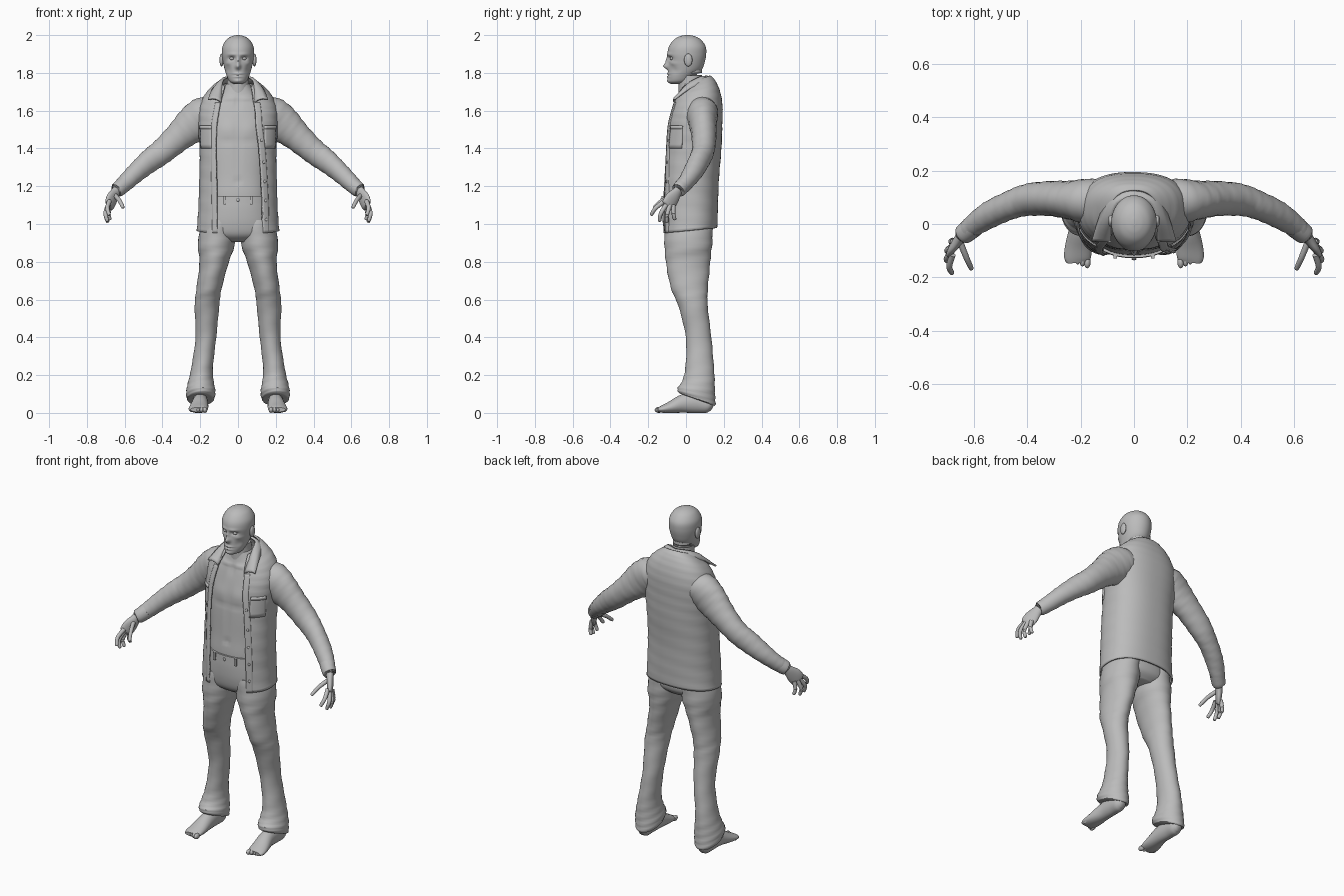
import bpy, bmesh, math
from mathutils import Vector

if "Cube" in bpy.data.objects:
    bpy.data.objects.remove(bpy.data.objects["Cube"])

grey = bpy.data.materials.new("plain grey")
grey.use_nodes = True
grey.diffuse_color = (0.5, 0.5, 0.5, 1)
grey.node_tree.nodes["Principled BSDF"].inputs["Base Color"].default_value = (0.5, 0.5, 0.5, 1)


def finish(ob, name, angle=50):
    ob.name = name
    ob.data.materials.append(grey)
    bpy.ops.object.select_all(action='DESELECT')
    ob.select_set(True)
    bpy.context.view_layer.objects.active = ob
    bpy.ops.object.shade_smooth_by_angle(angle=math.radians(angle))
    return ob


def dense(rows, k=5):
    """Smooth curve through rows of numbers."""
    out = []
    for i in range(len(rows) - 1):
        a, b, c, d = (rows[min(max(i + j, 0), len(rows) - 1)] for j in (-1, 0, 1, 2))
        for s in range(k):
            t = s / k
            out.append([q + 0.5 * t * (r - p + t * (2*p - 5*q + 4*r - u + t * (3*(q - r) + u - p)))
                        for p, q, r, u in zip(a, b, c, d)])
    return out + [list(rows[-1])]


def loft(name, rings, closed=True, thick=0, angle=50):
    """Skin a stack of rings; open strips can be given thickness."""
    bm = bmesh.new()
    vs = [[bm.verts.new(p) for p in ring] for ring in rings]
    n = len(rings[0])
    for a, b in zip(vs, vs[1:]):
        for i in range(n if closed else n - 1):
            j = (i + 1) % n
            bm.faces.new((a[i], a[j], b[j], b[i]))
    if closed:
        bm.faces.new(vs[0])
        bm.faces.new(vs[-1])
    bmesh.ops.recalc_face_normals(bm, faces=bm.faces)
    me = bpy.data.meshes.new(name)
    bm.to_mesh(me)
    bm.free()
    ob = bpy.data.objects.new(name, me)
    bpy.context.collection.objects.link(ob)
    if thick:
        mod = ob.modifiers.new("thickness", 'SOLIDIFY')
        mod.thickness = thick
        mod.offset = 0
    return finish(ob, name, angle)


def spow(v, p):
    return math.copysign(abs(v) ** p, v)


def level(z, y0, y1, rx, cx=0, tilt=0, a0=0, a1=None, n=40, p=1.0, grow=0.0, fold=0.0, i=0):
    """Flat oval ring, starting at the front; a0 to a1 limits it to an arc."""
    full = a1 is None
    a1 = math.tau if full else a1
    cy, ry, pts = (y0 + y1) / 2, (y1 - y0) / 2 + grow, []
    for k in range(n):
        a = a0 + (a1 - a0) * k / (n if full else n - 1)
        f = 1 + fold * math.sin(2 * a + i * 1.1) * math.sin(i * 0.7)
        x = cx + (rx + grow) * f * spow(math.sin(a), p)
        y = cy - ry * f * spow(math.cos(a), p)
        pts.append(Vector((x, y, z + tilt * (y - cy))))
    return pts


def tube(name, rows, side=1, n=20, k=4, fold=0.0, floor=False):
    """Tube along x, y, z with a horizontal and an upright radius per row."""
    rows = dense(rows, k)
    rings = []
    for i, (x, y, z, ra, rb) in enumerate(rows):
        lo, hi = rows[max(i - 1, 0)], rows[min(i + 1, len(rows) - 1)]
        t = (Vector(hi[:3]) - Vector(lo[:3])).normalized()
        b = t.cross(Vector((0, 0, 1))).normalized()
        v = b.cross(t)
        ring = []
        for j in range(n):
            a = math.tau * j / n
            f = 1 + fold * math.sin(2 * a + i * 1.3) * math.sin(i * 0.9)
            q = Vector((x, y, z)) + f * (b * ra * math.cos(a) + v * rb * math.sin(a))
            ring.append((side * q.x, q.y, max(q.z, 0) if floor else q.z))
        rings.append(ring)
    return loft(name, rings)


def ball(name, at, size):
    bpy.ops.mesh.primitive_uv_sphere_add(segments=16, ring_count=10, location=at)
    ob = bpy.context.object
    ob.scale = size
    return finish(ob, name)


def sculpt(rings, bumps):
    """Push the front half out or in with soft mirrored bumps."""
    for ring in rings:
        cy = sum(q.y for q in ring) / len(ring)
        for q in ring:
            if q.y < cy - 0.02:
                x, z = abs(q.x), q.z
                for bx, bz, sx, sz, d in bumps:
                    q.y -= d * math.exp(-((x - bx) / sx) ** 2 - ((z - bz) / sz) ** 2)
    return rings


# head with face
head = [(1.742, -.082, -.02, .022), (1.755, -.094, .02, .045), (1.785, -.095, .05, .06),
        (1.82, -.094, .085, .071), (1.86, -.093, .1, .08), (1.9, -.098, .107, .085),
        (1.94, -.09, .104, .082), (1.975, -.065, .08, .062), (1.993, -.035, .05, .035),
        (2.0, -.005, .02, .008)]
face = [(0, 1.835, .013, .015, .026), (0, 1.863, .009, .02, .014), (.033, 1.877, .017, .01, -.015),
        (.03, 1.898, .025, .008, .005), (0, 1.795, .024, .005, .007), (0, 1.78, .02, .006, .007),
        (0, 1.787, .025, .003, -.006), (0, 1.757, .02, .01, .006), (.052, 1.815, .014, .02, -.007),
        (.055, 1.85, .015, .01, .005)]
loft("head", sculpt([level(*r, n=80) for r in dense(head, 8)], face), angle=80)
tube("neck", [(0, .025, 1.86, .055, .06), (0, .022, 1.8, .057, .062), (0, .026, 1.74, .06, .066),
              (0, .04, 1.66, .08, .08)], n=28)

# bare chest and belly
chest = [(1.05, -.112, .12, .16), (1.15, -.116, .12, .16), (1.25, -.108, .13, .16),
         (1.4, -.1, .14, .17), (1.52, -.086, .15, .175), (1.62, -.062, .15, .16),
         (1.69, -.04, .13, .1), (1.74, -.03, .1, .062)]
muscle = [(0, 1.225, .012, .009, -.014), (0, 1.4, .01, .13, -.005), (.06, 1.5, .05, .04, .006),
          (.05, 1.44, .05, .01, -.004), (0, 1.64, .012, .03, -.008), (.05, 1.665, .04, .008, .007)]
loft("bare_torso", sculpt([level(*r, p=.85, n=72) for r in dense(chest, 7)], muscle), angle=80)

# open shirt: z, front, back, half width, left edge, right edge, tilt
shirt = dense([(.965, -.125, .16, .215, .13, .108, .1), (1.1, -.13, .165, .203, .127, .11, 0),
               (1.25, -.125, .17, .2, .12, .113, 0), (1.4, -.115, .182, .2, .11, .115, 0),
               (1.52, -.1, .188, .205, .095, .112, 0), (1.61, -.08, .188, .203, .09, .1, .1),
               (1.68, -.06, .175, .172, .08, .088, .2), (1.725, -.045, .15, .125, .075, .078, .35),
               (1.75, -.035, .125, .085, .07, .07, .4)], 6)
P = .85


def at_x(row, x):
    """Angle on a shirt ring at which the given x lies."""
    return math.copysign(math.asin(min(abs(x) / row[3], .96) ** (1 / P)), x)


def shirt_strip(name, low, high, xa, xb, grow, thick, n):
    rings = []
    for i, r in enumerate(shirt):
        if low <= r[0] <= high:
            a, b = xa(r), xb(r)
            rings.append(level(*r[:4], tilt=r[6], a0=a, a1=b, n=n, p=P, grow=grow,
                               fold=.012 if n > 20 else 0, i=i))
    return loft(name, rings, False, thick)


shirt_strip("shirt", 0, 2, lambda r: at_x(r, r[4]), lambda r: math.tau + at_x(r, -r[5]), 0, .01, 64)
shirt_strip("button_placket", 0, 1.66, lambda r: at_x(r, r[4]), lambda r: at_x(r, r[4] + .03), .004, .008, 5)
shirt_strip("buttonhole_placket", 0, 1.66, lambda r: at_x(r, -r[5] - .025), lambda r: at_x(r, -r[5]),
            .003, .008, 5)
for s, side in ((1, "left"), (-1, "right")):
    for part, lo, hi, g in (("pocket", 1.39, 1.53, .004), ("pocket_flap", 1.49, 1.53, .008)):
        shirt_strip(f"{side}_{part}", lo, hi, lambda r: at_x(r, s * .135), lambda r: at_x(r, s * .194),
                    g, .008, 8)
for z in (1.03, 1.13, 1.23, 1.33, 1.44):
    r = min(shirt, key=lambda q: abs(q[0] - z))
    q = level(*r[:4], a0=at_x(r, r[4] + .015), a1=3, n=2, p=P, grow=.008)[0]
    ball("shirt_button", q, (.008, .005, .008))

# folded collar, drawn as half and mirrored
fold_line = [(0, .1, 1.775), (.06, .075, 1.772), (.083, .01, 1.735), (.088, -.065, 1.64)]
outer_line = [(0, .136, 1.748), (.09, .105, 1.735), (.13, .02, 1.712), (.158, -.062, 1.655)]
strips = []
for t in (0, .3, .65, 1):
    half = dense([[a + (b - a) * t for a, b in zip(u, v)] for u, v in zip(fold_line, outer_line)])
    lift = .012 * math.sin(math.pi * t)
    full = [(-x, y, z) for x, y, z in half[:0:-1]] + half
    strips.append([(x, y, z + lift + .004) for x, y, z in full])
loft("collar", strips, False, .01)

# trousers: hips, waistband and legs
hips = dense([(1.145, -.122, .13, .172), (1.08, -.126, .135, .18), (1.0, -.122, .142, .192),
              (.94, -.105, .135, .185), (.905, -.06, .1, .1)])
loft("trouser_hips", [level(*r, p=.9) for r in hips])
loft("waistband", [level(z, -.122, .13, .172, p=.9, grow=g)
                   for z, g in ((1.147, -.004), (1.147, .004), (1.108, .006), (1.108, -.002))], angle=30)
ball("waist_button", (0, -.131, 1.127), (.009, .005, .009))
for x in (-.07, .07):
    bpy.ops.mesh.primitive_cube_add(size=1, location=(x, -.123, 1.125))
    bpy.context.object.scale = (.012, .012, .045)
    finish(bpy.context.object, "belt_loop")

leg = dense([(1.02, -.11, .138, .09, .1, 0), (.9, -.115, .14, .098, .114, 0),
             (.8, -.108, .13, .077, .126, 0), (.66, -.078, .114, .068, .153, 0),
             (.57, -.042, .115, .065, .164, 0), (.4, -.002, .135, .054, .17, 0),
             (.24, -.002, .147, .058, .19, 0), (.16, -.02, .152, .069, .196, -.1),
             (.11, -.045, .156, .076, .197, -.25), (.075, -.04, .155, .072, .198, -.35),
             (.07, -.02, .14, .055, .198, -.35)], 5)

for s, side in ((1, "left"), (-1, "right")):
    loft(f"{side}_trouser_leg", [level(*r[:4], cx=s * r[4], tilt=r[5], fold=.035, i=i)
                                 for i, r in enumerate(leg)])
    # bare foot with toes
    tube(f"{side}_foot", [(.2, .142, .03, .015, .02), (.2, .12, .04, .036, .042),
                          (.2, .06, .055, .04, .056), (.2, -.01, .05, .042, .05),
                          (.207, -.08, .03, .05, .032), (.212, -.125, .02, .05, .02),
                          (.212, -.145, .017, .04, .012)], s, floor=True)
    for i in range(5):
        ball(f"{side}_toe", (s * (.175 + .018 * i), -.143 + .006 * i, .016),
             (.0125 - .001 * i, .023 - .001 * i, .016 - .001 * i))

    # sleeve, cuff and hand
    tube(f"{side}_sleeve", [(.1, .085, 1.6, .075, .07), (.17, .085, 1.578, .085, .098),
                            (.24, .09, 1.525, .073, .096), (.31, .095, 1.465, .064, .08),
                            (.4, .09, 1.385, .06, .066), (.47, .068, 1.332, .054, .06),
                            (.54, .035, 1.272, .049, .053), (.6, -.005, 1.215, .041, .044),
                            (.632, -.032, 1.188, .036, .038)], s, n=28, k=5, fold=.045)
    tube(f"{side}_cuff", [(.6, -.008, 1.213, .041, .043), (.638, -.038, 1.181, .038, .04),
                          (.642, -.041, 1.178, .03, .03)], s)
    tube(f"{side}_palm", [(.625, -.03, 1.195, .022, .026), (.648, -.048, 1.168, .02, .029),
                          (.668, -.075, 1.132, .018, .042), (.682, -.095, 1.1, .014, .04),
                          (.684, -.1, 1.093, .008, .03)], s)
    fingers = {"thumb": [(.65, -.07, 1.15), (.628, -.125, 1.125), (.61, -.165, 1.09)],
               "index_finger": [(.68, -.115, 1.12), (.692, -.16, 1.085), (.682, -.183, 1.05)],
               "middle_finger": [(.684, -.1, 1.108), (.702, -.132, 1.058), (.692, -.14, 1.018)],
               "ring_finger": [(.683, -.085, 1.1), (.7, -.1, 1.05), (.69, -.102, 1.012)],
               "little_finger": [(.676, -.067, 1.1), (.685, -.066, 1.055), (.678, -.06, 1.025)]}
    for name, (a, b, c) in fingers.items():
        tip = tuple(q + (q - m) * .12 for q, m in zip(c, b))
        tube(f"{side}_{name}", [a + (.012, .013), b + (.011, .011), c + (.009, .009),
                                tip + (.003, .003)], s, n=12)

    # ears and eyes
    ball(f"{side}_ear", (s * .087, .012, 1.868), (.011, .022, .034))
    ball(f"{side}_eye", (s * .032, -.073, 1.876), (.013, .012, .009))
